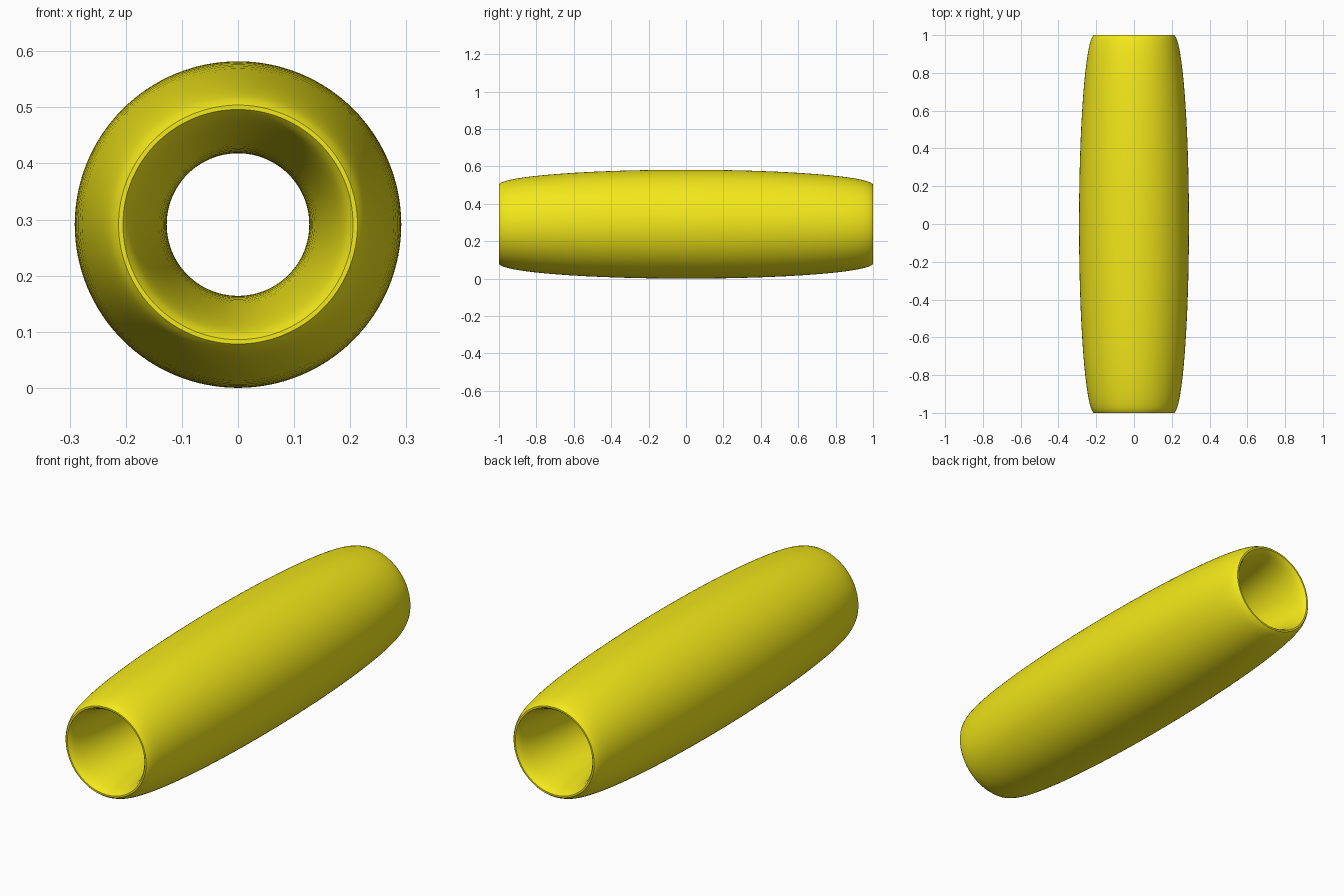
import bpy, math

if "Cube" in bpy.data.objects:
    bpy.data.objects.remove(bpy.data.objects["Cube"])

# Measurements of the stretched ring
INNER_R, OUTER_R, HALF_LENGTH = 0.127, 0.291, 1.0
major = (OUTER_R + INNER_R) / 2
minor = (OUTER_R - INNER_R) / 2
SECTION_SIDES = 66  # leaves a narrow flat rim at each end

# Hollow barrel tube: a torus stretched along its axis, lying along y
bpy.ops.mesh.primitive_torus_add(
    major_radius=major, minor_radius=minor,
    major_segments=128, minor_segments=SECTION_SIDES,
    location=(0, 0, OUTER_R), rotation=(math.pi / 2, 0, 0))
tube = bpy.context.object
tube.name = "barrel_tube"
tube.scale.z = HALF_LENGTH / (minor * math.cos(math.pi / SECTION_SIDES))
bpy.ops.object.transform_apply(location=False, rotation=True, scale=True)
bpy.ops.object.shade_smooth_by_angle(angle=math.radians(30))

# Yellow finish
yellow = bpy.data.materials.new("yellow")
yellow.diffuse_color = (0.9, 0.81, 0.01, 1)
yellow.use_nodes = True
yellow.node_tree.nodes["Principled BSDF"].inputs["Base Color"].default_value = yellow.diffuse_color
tube.data.materials.append(yellow)
